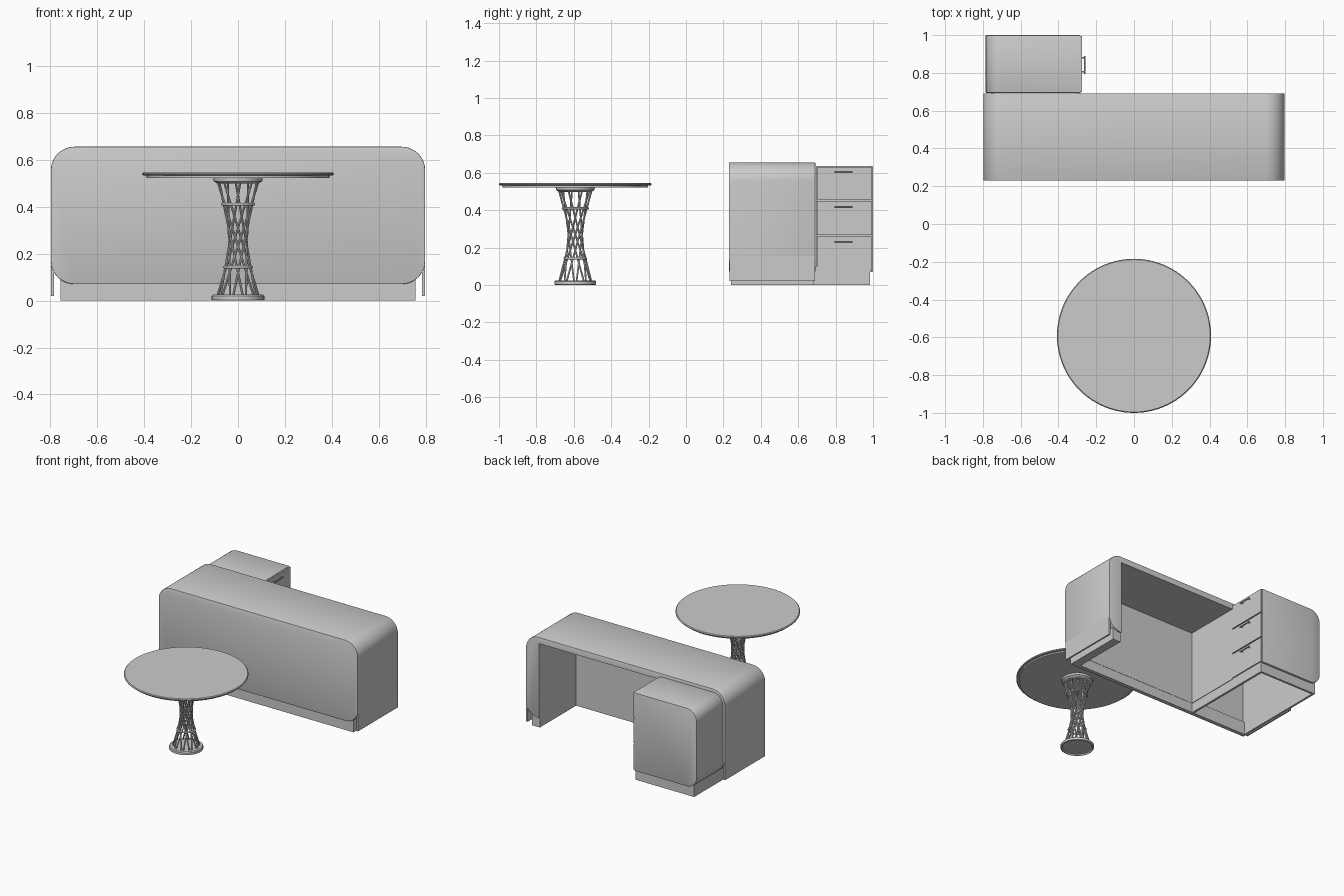
import bpy, bmesh, math
from mathutils import Vector

if "Cube" in bpy.data.objects:
    bpy.data.objects.remove(bpy.data.objects["Cube"])


def finish(name, bm, smooth=True):
    bmesh.ops.recalc_face_normals(bm, faces=bm.faces[:])
    me = bpy.data.meshes.new(name)
    bm.to_mesh(me)
    bm.free()
    ob = bpy.data.objects.new(name, me)
    bpy.context.collection.objects.link(ob)
    if smooth:
        bpy.ops.object.select_all(action='DESELECT')
        ob.select_set(True)
        bpy.context.view_layer.objects.active = ob
        bpy.ops.object.shade_smooth_by_angle(angle=math.radians(30))
    return ob


def box(name, x0, x1, y0, y1, z0, z1):
    bm = bmesh.new()
    bmesh.ops.create_cube(bm, size=1)
    for v in bm.verts:
        v.co = Vector(((x0 + x1) / 2 + v.co.x * (x1 - x0),
                       (y0 + y1) / 2 + v.co.y * (y1 - y0),
                       (z0 + z1) / 2 + v.co.z * (z1 - z0)))
    return finish(name, bm, False)


def rounded_block(name, x0, x1, y0, y1, z0, z1, r_left, r_right, n=12):
    # rounded rectangle in XZ, pushed along y
    pts = []
    for x, z, sx, sz, r, start in ((x1, z1, -1, -1, r_right, 0), (x0, z1, 1, -1, r_left, 90),
                                   (x0, z0, 1, 1, r_left, 180), (x1, z0, -1, 1, r_right, 270)):
        if r == 0:
            pts.append((x, z))
            continue
        for i in range(n + 1):
            a = math.radians(start + 90 * i / n)
            pts.append((x + sx * r + r * math.cos(a), z + sz * r + r * math.sin(a)))
    bm = bmesh.new()
    f = bm.faces.new([bm.verts.new((x, y0, z)) for x, z in pts])
    ext = bmesh.ops.extrude_face_region(bm, geom=[f])
    bmesh.ops.translate(bm, vec=(0, y1 - y0, 0),
                        verts=[v for v in ext['geom'] if isinstance(v, bmesh.types.BMVert)])
    # soften the front and back rims slightly
    rims = [e for e in bm.edges if abs(e.verts[0].co.y - e.verts[1].co.y) < 1e-6]
    bmesh.ops.recalc_face_normals(bm, faces=bm.faces[:])
    bmesh.ops.bevel(bm, geom=rims, offset=0.004, segments=2, profile=0.5, affect='EDGES')
    return finish(name, bm)


def cut(ob, *cutters):
    for c in cutters:
        m = ob.modifiers.new('cut', 'BOOLEAN')
        m.operation, m.solver, m.object = 'DIFFERENCE', 'EXACT', c
        c.hide_render = True
        c.hide_set(True)


def lathe(name, profile, cx, cy, n=64):
    bm = bmesh.new()
    rings = []
    for r, z in profile:
        rings.append([bm.verts.new((cx + r * math.cos(2 * math.pi * i / n),
                                    cy + r * math.sin(2 * math.pi * i / n), z)) for i in range(n)])
    for a, b in zip(rings, rings[1:]):
        for i in range(n):
            bm.faces.new((a[i], a[(i + 1) % n], b[(i + 1) % n], b[i]))
    bm.faces.new(rings[0])
    bm.faces.new(rings[-1])
    return finish(name, bm)


def rod(bm, a, b, r, n=8):
    a, b = Vector(a), Vector(b)
    d = b - a
    m = d.to_track_quat('Z', 'Y').to_matrix().to_4x4()
    m.translation = (a + b) / 2
    bmesh.ops.create_cone(bm, cap_ends=True, segments=n, radius1=r, radius2=r,
                          depth=d.length, matrix=m)


# desk body and drawer cabinet, hollowed from below
body = rounded_block("desk_body", -0.797, 0.797, 0.23, 0.692, 0.07, 0.655, 0.1, 0.1)
cabinet = rounded_block("drawer_cabinet", -0.785, -0.286, 0.694, 1.0, 0.07, 0.635, 0.08, 0)
knee = box("knee_space_cutter", -0.28, 0.69, 0.27, 0.9, -0.1, 0.61)
hollow = box("hollow_cutter", -0.74, -0.30, 0.255, 0.98, -0.1, 0.6)
cut(body, knee, hollow)
cut(cabinet, hollow)

# thin side skirts reaching almost to the floor
for s, side in ((-1, "left"), (1, "right")):
    xs = sorted((s * 0.784, s * 0.796))
    box(side + "_skirt", xs[0], xs[1], 0.233, 0.689, 0.02, 0.3)

# recessed plinth
H = 0.095
box("plinth_front", -0.755, 0.755, 0.24, 0.268, 0, H)
box("plinth_right", 0.692, 0.755, 0.268, 0.682, 0, H)
box("plinth_left", -0.755, -0.74, 0.268, 0.985, 0, H)
box("plinth_back", -0.74, -0.30, 0.97, 0.985, 0, H)
box("plinth_inner", -0.30, -0.284, 0.268, 0.985, 0, H)

# drawers with bar handles
for i, (z0, z1) in enumerate(((0.075, 0.258), (0.266, 0.449), (0.457, 0.632))):
    box("drawer_front_%d" % (i + 1), -0.29, -0.276, 0.70, 0.994, z0, z1)
    bm = bmesh.new()
    hz = z1 - 0.03
    rod(bm, (-0.26, 0.795, hz), (-0.26, 0.89, hz), 0.004)
    for y in (0.806, 0.879):
        rod(bm, (-0.28, y, hz), (-0.26, y, hz), 0.004)
    finish("drawer_handle_%d" % (i + 1), bm)

# round table
CY = -0.592
lathe("table_top", [(0.39, 0.522), (0.39, 0.532), (0.403, 0.532), (0.408, 0.536),
                    (0.408, 0.541), (0.403, 0.546)], 0, CY, 96)
lathe("table_hub", [(0.088, 0.498), (0.103, 0.508), (0.105, 0.523)], 0, CY)
lathe("table_base", [(0.098, 0.008), (0.104, 0.0), (0.112, 0.003), (0.112, 0.019),
                     (0.106, 0.025)], 0, CY)

# crossing straight struts forming a waisted column
bm = bmesh.new()
N, R, TWIST = 10, 0.088, math.radians(128)
for i in range(N):
    for s in (-1, 1):
        a = 2 * math.pi * i / N + s * 0.08
        b = a + s * TWIST
        rod(bm, (R * math.cos(a), CY + R * math.sin(a), 0.02),
            (R * math.cos(b), CY + R * math.sin(b), 0.505), 0.0048)
finish("table_struts", bm)

# binding rings around the struts
for name, z, r in (("lower_ring", 0.142, 0.058), ("upper_ring", 0.41, 0.067)):
    bpy.ops.mesh.primitive_torus_add(location=(0, CY, z), major_radius=r, minor_radius=0.006,
                                     major_segments=48, minor_segments=10)
    bpy.context.object.name = name
    bpy.ops.object.shade_smooth()
